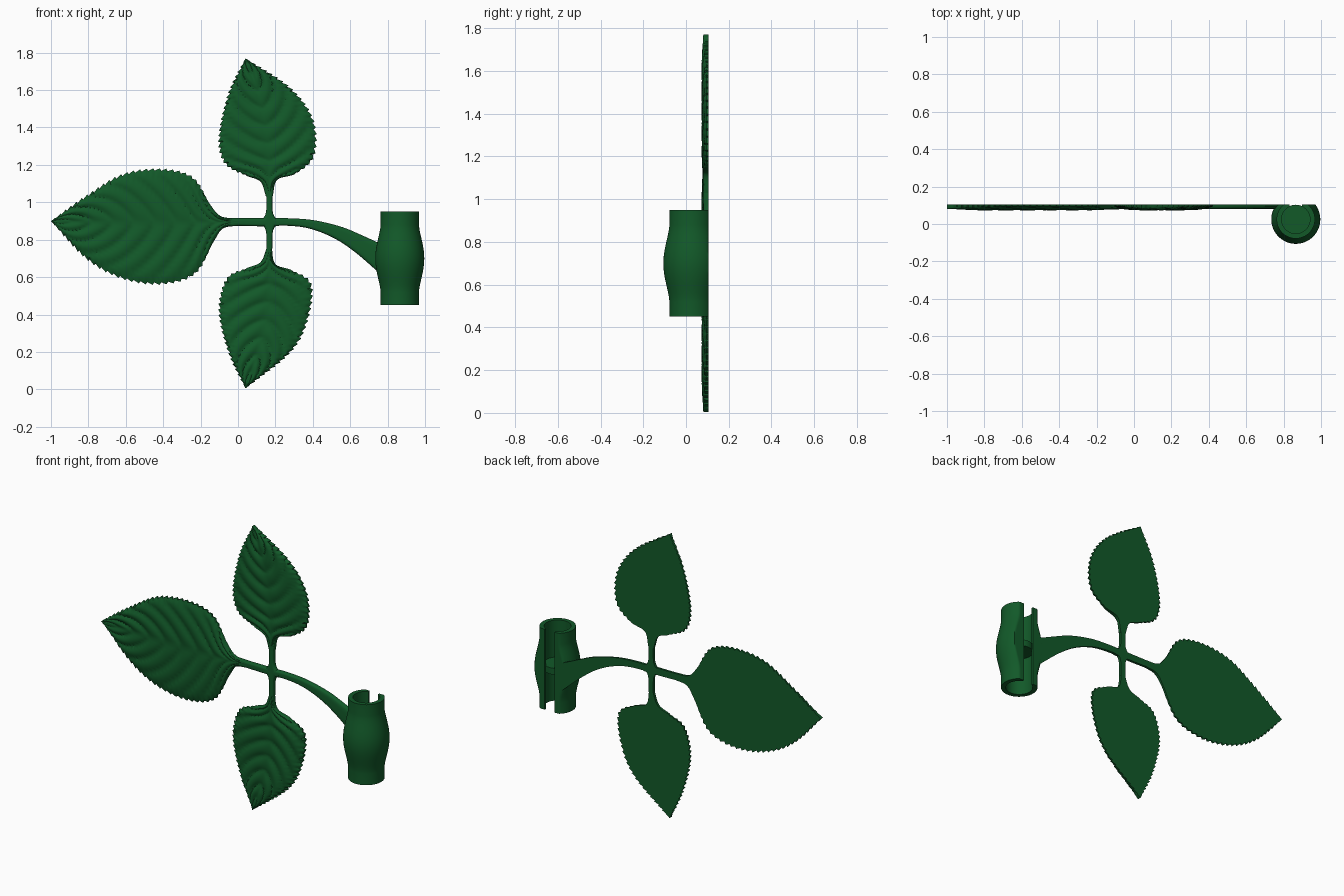
import bpy, bmesh, math
from mathutils import Vector

if "Cube" in bpy.data.objects:
    bpy.data.objects.remove(bpy.data.objects["Cube"])

BACK = 0.105          # flat rear plane shared by every part

green = bpy.data.materials.new("leaf_green")
green.use_nodes = True
color = (0.006, 0.1, 0.022, 1)
green.diffuse_color = color
bsdf = green.node_tree.nodes["Principled BSDF"]
bsdf.inputs["Base Color"].default_value = color
bsdf.inputs["Roughness"].default_value = 0.6


def finish(name, bm):
    bmesh.ops.remove_doubles(bm, verts=bm.verts, dist=0.00005)
    bmesh.ops.recalc_face_normals(bm, faces=bm.faces)
    mesh = bpy.data.meshes.new(name)
    bm.to_mesh(mesh)
    bm.free()
    mesh.materials.append(green)
    obj = bpy.data.objects.new(name, mesh)
    bpy.context.collection.objects.link(obj)
    bpy.ops.object.select_all(action='DESELECT')
    obj.select_set(True)
    bpy.context.view_layer.objects.active = obj
    bpy.ops.object.shade_smooth_by_angle(angle=math.radians(40))
    return obj


def resample(points, n):
    """Smooth curve through points (hundredths), n + 1 even samples."""
    p = [Vector(q) / 100 for q in points]
    p = [2 * p[0] - p[1]] + p + [2 * p[-1] - p[-2]]
    fine = []
    for a, b, c, d in zip(p, p[1:], p[2:], p[3:]):
        for k in range(16):
            t = k / 16
            fine.append(b + (c - a) * t / 2 + (a - 2.5 * b + 2 * c - d / 2) * t * t
                        + (1.5 * (b - c) + (d - a) / 2) * t ** 3)
    fine.append(p[-2])
    dist = [0]
    for a, b in zip(fine, fine[1:]):
        dist.append(dist[-1] + (b - a).length)
    out, k = [], 0
    for i in range(n + 1):
        want = dist[-1] * i / n
        while k < len(fine) - 2 and dist[k + 1] < want:
            k += 1
        out.append(fine[k].lerp(fine[k + 1], (want - dist[k]) / (dist[k + 1] - dist[k])))
    return out


def blade(name, left, right, rib=None, veins=0, teeth=0, m=14):
    """Flat-backed strip between two edges; leaves get veins and a toothed rim."""
    n = 4 * teeth if teeth else 32
    edges = [resample(left, n), resample(right, n)]
    mid = resample(rib, n) if rib else [(a + b) / 2 for a, b in zip(*edges)]
    bm = bmesh.new()
    front, rear = [], []
    for i in range(n + 1):
        u = i / n
        rowf, rowr = [], []
        for j in range(-m, m + 1):
            s = abs(j) / m
            span = edges[j > 0][i] - mid[i]
            q = mid[i] + span * s
            thick = 0.01 + 0.014 * math.sqrt(1 - s ** 4)
            if teeth:
                fade = min(1, u * 12, max(0, (0.84 - u) * 12))
                saw = (u * teeth) % 1 - 0.4
                q += span.normalized() * 0.018 * saw * fade * s ** 6
                wave = abs(math.sin(math.pi * veins * (u + 0.27 * s ** 1.2))) ** 0.7
                swell = min(1, u * 6, max(0, (1 - u) * 4))
                thick += 0.016 * (wave - 0.5) * swell * (1 - s ** 6) * min(1, 0.3 + s * 4)
            rowf.append(bm.verts.new((q.x, BACK - thick, q.y)))
            rowr.append(bm.verts.new((q.x, BACK, q.y)))
        front.append(rowf)
        rear.append(rowr)
    # wrap each ring of front and rear points, then close both ends
    rings = [f + r[::-1] for f, r in zip(front, rear)]
    size = len(rings[0])
    for a, b in zip(rings, rings[1:]):
        for k in range(size):
            h = (k + 1) % size
            bm.faces.new((a[k], a[h], b[h], b[k]))
    for f, r in ((front[0], rear[0]), (front[-1], rear[-1])):
        for k in range(2 * m):
            bm.faces.new((f[k], f[k + 1], r[k + 1], r[k]))
    bmesh.ops.dissolve_degenerate(bm, edges=bm.edges, dist=0.00005)
    return finish(name, bm)


# Three toothed leaves, each traced from tip to stalk
blade("side_leaf",
      [(-100, 90), (-80, 104), (-61, 115), (-40, 117.5), (-24, 113), (-15, 99), (-9, 92.5), (0, 91.5)],
      [(-100, 90), (-81, 70), (-62, 59.5), (-41, 56.5), (-23, 62), (-13, 79), (-8, 86), (0, 87.5)],
      [(-100, 90), (-50, 89), (0, 89.5)], veins=9, teeth=34)
blade("upper_leaf",
      [(4, 177), (-5, 158), (-10, 135), (-7, 121), (4, 114.5), (12, 111), (15, 103)],
      [(4, 177), (28, 161), (40, 144), (40.5, 125), (31, 115.5), (21, 112), (18.5, 103)],
      [(4, 177), (12, 155), (16, 130), (17, 103)], veins=8, teeth=30)
blade("lower_leaf",
      [(4, 0.5), (-5, 20), (-10, 42), (-6, 59), (4, 64.5), (12, 68), (15.5, 76)],
      [(4, 0.5), (28, 20), (37, 37), (39, 56), (29, 63.5), (20, 67), (18, 76)],
      [(4, 0.5), (11, 22), (16, 46), (17, 76)], veins=8, teeth=30)

# Short stalks that flare into the crossing
for name, tip, near, root in (("upper_stalk", 104, 94, 89), ("lower_stalk", 75, 85, 90)):
    blade(name, [(15.2, tip), (14.8, near), (11, root)],
          [(18.3, tip), (18.8, near), (22.5, root)], m=6)
blade("side_stalk", [(-2, 91.5), (10, 91.5), (22, 91.5)],
      [(-2, 87.5), (10, 87.2), (22, 87.2)], m=6)

# Curved arm widening toward the holder
blade("arm", [(16, 91.3), (26, 91.5), (40, 90.5), (55, 87), (66, 82.5), (78, 77)],
      [(16, 87.2), (26, 87.5), (38, 86), (51, 81), (63, 73), (78, 60)], m=8)

# Bulged tubular holder, flattened and slotted along the rear
CX, CY, SLOT = 0.865, 0.025, 0.033
outer = [(0.1025, 0.45), (0.1025, 0.52)]
for k in range(1, 20):
    t = k / 20
    outer.append((0.1025 + 0.0285 * math.sin(math.pi * t) ** 1.5, 0.52 + 0.36 * t))
outer += [(0.1025, 0.88), (0.1025, 0.95)]
profile = outer + [(0.076, 0.95), (0.076, 0.45)]

bm = bmesh.new()
steps, rings = 72, []
for i in range(steps + 1):
    ring = []
    for r, z in profile:
        gap = math.asin(SLOT / r)
        a = gap + (2 * math.pi - 2 * gap) * i / steps
        ring.append(bm.verts.new((CX + r * math.sin(a), min(BACK, CY + r * math.cos(a)), z)))
    rings.append(ring)
for a, b in zip(rings, rings[1:]):
    for k in range(len(profile)):
        h = (k + 1) % len(profile)
        bm.faces.new((a[k], a[h], b[h], b[k]))
bm.faces.new(rings[0])
bm.faces.new(rings[-1])
finish("holder_tube", bm)

# Thin floor dividing the tube
bm = bmesh.new()
bmesh.ops.create_cone(bm, cap_ends=True, segments=48, radius1=0.078, radius2=0.078, depth=0.04)
bmesh.ops.translate(bm, verts=bm.verts, vec=(CX, CY, 0.7))
finish("holder_floor", bm)
